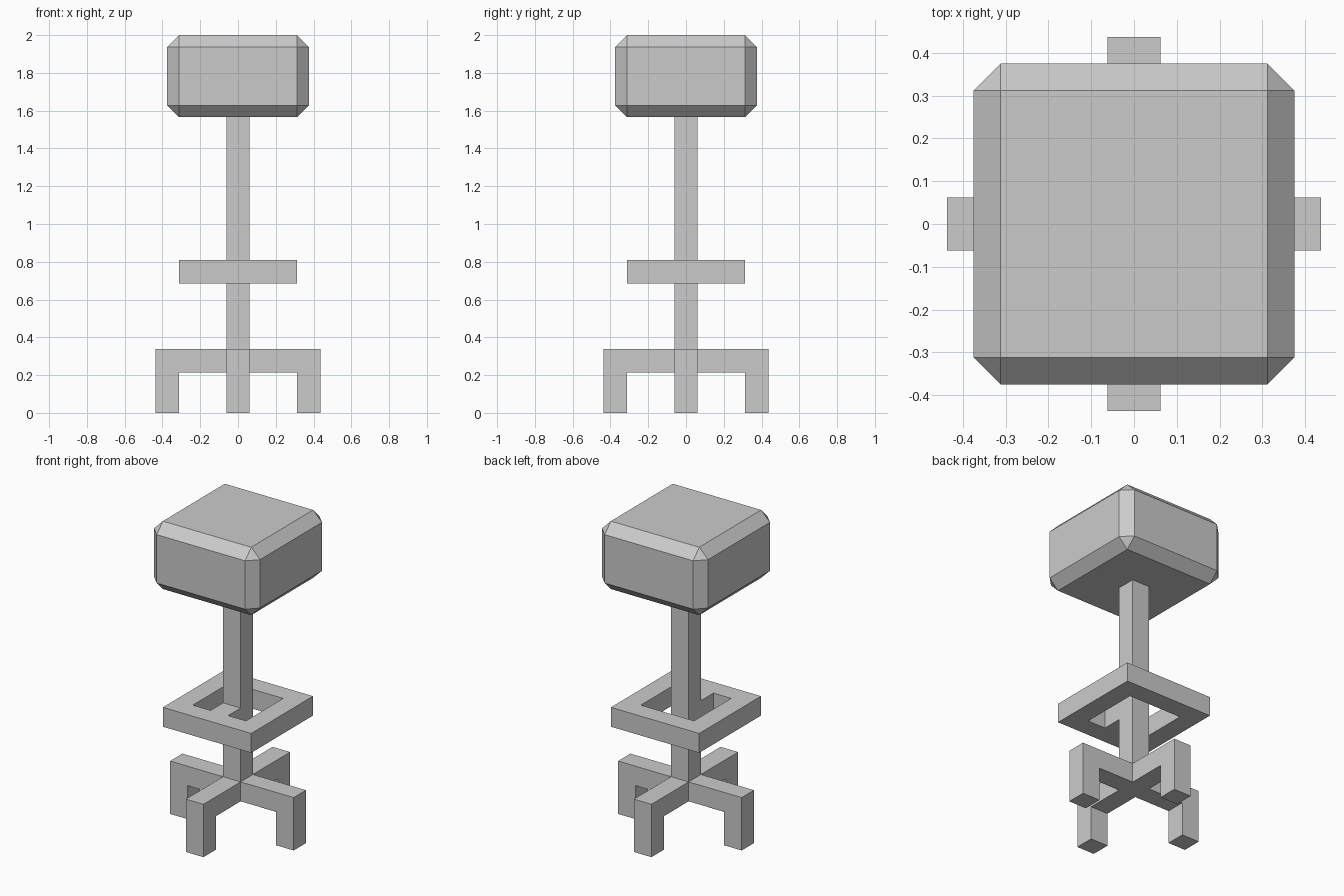
import bpy, bmesh
from math import pi
from mathutils import Matrix, Vector

default_cube = bpy.data.objects.get("Cube")
if default_cube:
    bpy.data.objects.remove(default_cube, do_unlink=True)

grey = bpy.data.materials.new("plain_grey")
grey.use_nodes = True
grey.diffuse_color = (0.6, 0.6, 0.6, 1)
grey.node_tree.nodes["Principled BSDF"].inputs["Base Color"].default_value = (0.6, 0.6, 0.6, 1)

T = 0.124        # bar thickness
H = T / 2


def finish(name, bm):
    bmesh.ops.recalc_face_normals(bm, faces=bm.faces[:])
    mesh = bpy.data.meshes.new(name)
    bm.to_mesh(mesh)
    bm.free()
    mesh.materials.append(grey)
    obj = bpy.data.objects.new(name, mesh)
    bpy.context.collection.objects.link(obj)


def extrude(bm, faces, direction):
    """Extrude a flat region into a closed solid."""
    result = bmesh.ops.extrude_face_region(bm, geom=faces, use_keep_orig=True)
    moved = [v for v in result["geom"] if isinstance(v, bmesh.types.BMVert)]
    bmesh.ops.translate(bm, verts=moved, vec=direction)


def box(name, x, y, z, bevel=0):
    """Box from (min, max) ranges, with optional chamfered edges."""
    bm = bmesh.new()
    size = Vector((x[1] - x[0], y[1] - y[0], z[1] - z[0]))
    centre = Vector((sum(x), sum(y), sum(z))) / 2
    bmesh.ops.create_cube(bm, size=1)
    bmesh.ops.scale(bm, verts=bm.verts[:], vec=size)
    bmesh.ops.translate(bm, verts=bm.verts[:], vec=centre)
    if bevel:
        bmesh.ops.bevel(bm, geom=bm.edges[:], offset=bevel, segments=1, affect='EDGES')
    finish(name, bm)


# Seat cushion and post
box("seat", (-0.375, 0.375), (-0.375, 0.375), (1.566, 2), bevel=0.0625)
box("post", (-H, H), (-H, H), (0.214, 1.566))

# Four L-shaped legs around the post
leg_profile = [(H, 0.214), (0.313, 0.214), (0.313, 0), (0.437, 0), (0.437, 0.338), (H, 0.338)]
for i, side in enumerate(("left", "back", "right", "front")):
    leg = bmesh.new()
    outline = leg.faces.new([leg.verts.new((x, -H, z)) for x, z in leg_profile])
    extrude(leg, [outline], (0, T, 0))
    bmesh.ops.rotate(leg, verts=leg.verts[:], matrix=Matrix.Rotation(i * pi / 2, 3, 'Z'))
    finish(side + "_leg", leg)

# Square footrest ring from four mitred bars
OUT, INN, LOW = 0.312, 0.188, 0.686
bar = [(-OUT, -OUT), (OUT, -OUT), (INN, -INN), (-INN, -INN)]
ring = bmesh.new()
for i in range(4):
    turn = Matrix.Rotation(i * pi / 2, 3, 'Z')
    ring.faces.new([ring.verts.new(turn @ Vector((x, y, LOW))) for x, y in bar])
bmesh.ops.remove_doubles(ring, verts=ring.verts[:], dist=0.001)
extrude(ring, ring.faces[:], (0, 0, T))
finish("footrest_ring", ring)

# Single strut joining the ring to the front of the post
box("footrest_strut", (-H, H), (-INN, -H), (LOW, LOW + T))
